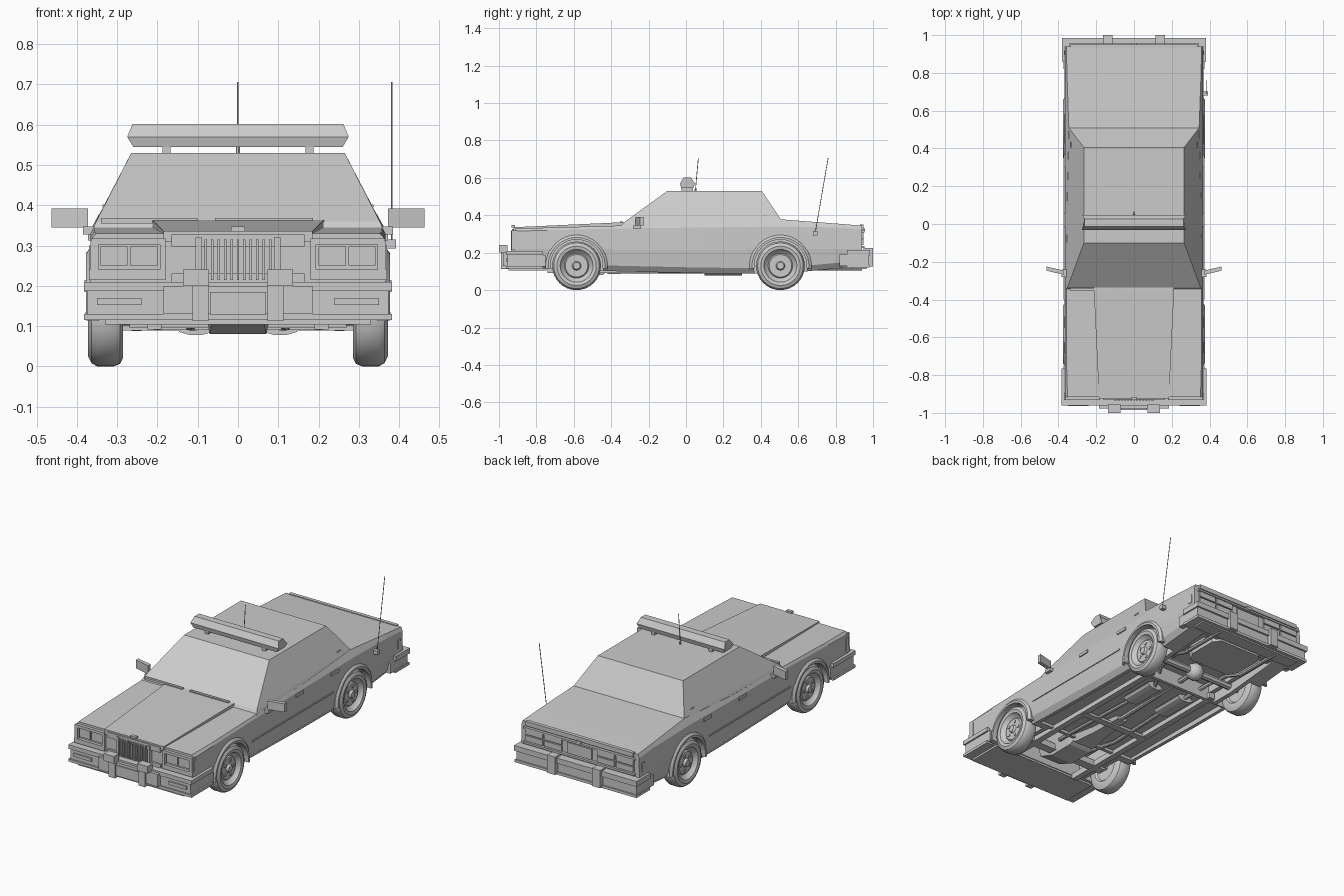
import bpy, bmesh, math
from mathutils import Vector

if "Cube" in bpy.data.objects:
    bpy.data.objects.remove(bpy.data.objects["Cube"])


def finish(name, bm, mirror=False, smooth=False):
    bmesh.ops.recalc_face_normals(bm, faces=bm.faces)
    me = bpy.data.meshes.new(name)
    bm.to_mesh(me)
    bm.free()
    ob = bpy.data.objects.new(name, me)
    bpy.context.collection.objects.link(ob)
    if mirror:
        ob.modifiers.new("Mirror", "MIRROR")
    if smooth:
        bpy.ops.object.select_all(action="DESELECT")
        ob.select_set(True)
        bpy.context.view_layer.objects.active = ob
        bpy.ops.object.shade_smooth_by_angle(angle=math.radians(35))
    return ob


def loft(name, rings, mirror=False, smooth=False, closed=False):
    bm = bmesh.new()
    rows = [[bm.verts.new(p) for p in r] for r in rings]
    n = len(rows[0])
    pairs = list(zip(rows, rows[1:])) + ([(rows[-1], rows[0])] if closed else [])
    for a, b in pairs:
        for i in range(n):
            bm.faces.new((a[i], a[(i + 1) % n], b[(i + 1) % n], b[i]))
    if not closed:
        bm.faces.new(rows[0])
        bm.faces.new(rows[-1])
    return finish(name, bm, mirror, smooth)


def box(name, x, y, z, mirror=False):
    return loft(name, [[(x[0], v, z[0]), (x[1], v, z[0]), (x[1], v, z[1]), (x[0], v, z[1])] for v in y], mirror)


def tube(name, pts, r, n=8, mirror=False):
    pts = [Vector(p) for p in pts]
    rings = []
    for i, p in enumerate(pts):
        d = (pts[min(i + 1, len(pts) - 1)] - pts[max(i - 1, 0)]).normalized()
        u = d.orthogonal().normalized() if i == 0 else (u - d * u.dot(d)).normalized()
        w = d.cross(u)
        rings.append([p + r * (u * math.cos(t * math.tau / n) + w * math.sin(t * math.tau / n)) for t in range(n)])
    return loft(name, rings, mirror, n > 5)


def disc_ring(x, y, z, r, n=32):
    return [(x, y + r * math.cos(i * math.tau / n), z + r * math.sin(i * math.tau / n)) for i in range(n)]


WHEELS = {"front": -0.585, "rear": 0.505}

# Lower body: lofted sections (y, bottom, side top, deck height, deck half width)
rings = []
for y, zb, zs, zt, w in [(-.915, .115, .315, .33, .352), (-.74, .115, .32, .334, .357), (-.35, .10, .33, .345, .358),
                         (.1, .09, .335, .355, .355), (.51, .088, .34, .378, .345), (.8, .115, .335, .356, .355),
                         (.94, .13, .325, .345, .358)]:
    half = [(.335, zb), (.358, zb + .03), (.368, .22), (.366, zs), (w, zt)]
    rings.append([(x, y, z) for x, z in half] + [(-x, y, z) for x, z in reversed(half)])
body = loft("car_body", rings)

# Wheel wells and underside recesses
cutters = []
for y in WHEELS.values():
    for s in (1, -1):
        cutters.append(loft("well_cutter", [disc_ring(s * .265, y, .13, .143), disc_ring(s * .45, y, .13, .143)]))
cutters.append(box("floor_cutter", (-.315, .315), (-.40, .36), (.0, .118)))
cutters.append(box("engine_bay_cutter", (-.24, .24), (-.74, -.42), (.0, .22)))
cutters.append(box("axle_bay_cutter", (-.24, .24), (.38, .88), (.0, .17)))
bpy.context.view_layer.objects.active = body
for c in cutters:
    m = body.modifiers.new("Cut", "BOOLEAN")
    m.operation, m.solver, m.object = "DIFFERENCE", "EXACT", c
    bpy.ops.object.modifier_apply(modifier=m.name)
    bpy.data.objects.remove(c)

# Cabin and raised hood
loft("cabin", [[(-.362, -.35, .338), (.362, -.35, .338), (.358, .51, .345), (-.358, .51, .345)],
               [(-.352, -.335, .36), (.352, -.335, .36), (.344, .508, .378), (-.344, .508, .378)],
               [(-.265, -.10, .53), (.265, -.10, .53), (.265, .405, .53), (-.265, .405, .53)]])
loft("hood", [[(-w, y, .31), (w, y, .31), (w, y, z), (-w, y, z)]
              for y, w, z in [(-.925, .185, .336), (-.335, .213, .363)]])
box("trunk_lip", (-.335, .335), (.93, .95), (.325, .35))
box("trunk_lock", (-.015, .015), (.945, .958), (.315, .33))
box("hood_ornament", (-.017, .017), (-.932, -.915), (.335, .347))

# Wheels and arch flares
profile = [(.295, 0), (.295, .07), (.285, .08), (.285, .108), (.293, .124), (.308, .13), (.35, .13), (.364, .122),
           (.372, .105), (.368, .088), (.358, .083), (.345, .066), (.352, .06), (.352, .024), (.364, .018), (.364, 0)]
for end, y in WHEELS.items():
    loft(end + "_wheel", [disc_ring(x, y, .13, max(r, .0005)) for x, r in profile], True, True)
    for k in range(5):
        a = k * math.tau / 5
        c, s = y + .042 * math.cos(a), .13 + .042 * math.sin(a)
        loft(end + "_wheel_vent", [disc_ring(.348, c, s, .009, 8), disc_ring(.356, c, s, .009, 8)], True)
    arc = []
    for i in range(19):
        a = math.radians(-6 + i * 192 / 18)
        arc.append([(x, y + r * math.cos(a), .13 + r * math.sin(a))
                    for x, r in [(.345, .14), (.377, .14), (.377, .152), (.366, .166), (.345, .166)]])
    loft(end + "_arch_flare", arc, True, True)

# Front bumper, guards and push bar
box("front_bumper", (-.374, .374), (-.955, -.75), (.125, .188))
box("front_bumper_lip", (-.383, .383), (-.962, -.765), (.187, .21))
box("front_bumper_strip", (-.383, .383), (-.962, -.765), (.115, .13))
box("front_valance", (-.33, .33), (-.95, -.745), (.104, .12))
box("push_bar", (-.185, .185), (-.978, -.94), (.13, .2))
box("push_bar_plate", (-.07, .07), (-.984, -.95), (.127, .185))
box("front_bumper_guard", (.073, .113), (-.99, -.94), (.113, .21), True)
box("front_guard_pad", (.072, .137), (-1.0, -.955), (.2, .24), True)
box("turn_signal", (.24, .35), (-.963, -.945), (.152, .17), True)

# Front fascia: grille and headlights
box("grille_surround", (-.165, .165), (-.926, -.9), (.205, .23))
box("grille_top", (-.165, .165), (-.93, -.9), (.298, .328))
box("grille_side", (.09, .105), (-.935, -.9), (.21, .32), True)
for i in range(11):
    x = -.08 + i * .016
    box("grille_slat", (x - .003, x + .003), (-.936, -.9), (.215, .315))
box("headlight_lens", (.2, .268), (-.922, -.9), (.25, .298), True)
box("headlight_lens_outer", (.275, .342), (-.922, -.9), (.25, .298), True)
for nm, x, z in [("top", (.18, .365), (.303, .318)), ("bottom", (.18, .37), (.215, .24)),
                 ("inner", (.18, .194), (.23, .31)), ("outer", (.347, .366), (.23, .31))]:
    box("headlight_frame_" + nm, x, (-.932, -.9), z, True)
box("front_side_marker", (.355, .37), (-.92, -.895), (.225, .3), True)

# Rear bumper and guards
box("rear_bumper", (-.374, .374), (.82, .975), (.13, .19))
box("rear_bumper_lip", (-.381, .381), (.86, .985), (.185, .215))
box("rear_bumper_strip", (-.379, .379), (.86, .982), (.12, .135))
box("rear_valance", (-.33, .33), (.89, .965), (.112, .13))
box("rear_bumper_guard", (.115, .165), (.95, 1.0), (.125, .225), True)
box("rear_side_marker", (.355, .371), (.895, .918), (.24, .29), True)

# Tail lights and plate
for col in range(2):
    for row in range(2):
        x, z = .11 + col * .118, .24 + row * .037
        box("tail_light", (x, x + .108), (.93, .95), (z, z + .03), True)
box("tail_light_frame_top", (-.345, .345), (.93, .955), (.308, .318))
box("tail_light_frame_bottom", (-.345, .345), (.93, .955), (.225, .236))
box("plate", (-.075, .075), (.93, .948), (.24, .3))

# Side details: handles, mirrors, trim
for y in (.022, .335):
    box("door_handle", (.355, .373), (y - .034, y + .034), (.313, .329), True)
box("side_trim", (.36, .372), (-.40, .32), (.212, .22), True)
box("pillar_badge", (.325, .337), (.405, .435), (.395, .402), True)
loft("side_mirror", [[(x, y - .011, z0), (x, y + .011, z0), (x, y + .011, .392), (x, y - .011, .392)]
                     for x, y, z0 in [(.372, -.258, .345), (.463, -.236, .345)]], True)
box("mirror_arm", (.345, .385), (-.28, -.24), (.328, .347), True)
box("wiper_left", (-.34, -.10), (-.352, -.338), (.355, .368))
box("wiper_right", (-.057, .186), (-.352, -.338), (.355, .368))

# Roof light bar
bar = [(-.026, .545, .26), (-.032, .57, .275), (-.012, .602, .262), (.027, .602, .262), (.047, .57, .275), (.04, .545, .26)]
loft("light_bar", [[(s * w, y, z) for y, z, w in bar] for s in (-1, 1)])
box("light_bar_foot", (.168, .188), (-.025, .038), (.525, .55), True)

# Antennas
tube("roof_antenna", [(0, .05, .53), (0, .066, .706)], .002, 5)
tube("roof_antenna_base", [(0, .05, .525), (0, .052, .545)], .005, 6)
tube("rear_antenna", [(.382, .69, .3), (.382, .76, .706)], .002, 5)
box("rear_antenna_base", (.355, .392), (.68, .702), (.293, .315))

# Underside: drivetrain, frame, exhaust, tank
for s, n in ((-1, "left"), (1, "right")):
    box("frame_rail_" + n, sorted((s * .19, s * .225)), (-.74, .40), (.092, .125))
    box("rear_rail_" + n, sorted((s * .20, s * .225)), (.36, .9), (.13, .18))
loft("oil_pan", [[(-w, y, .2), (w, y, .2), (w * .7, y, z), (-w * .7, y, z)]
                 for y, w, z in [(-.70, .09, .12), (-.6, .10, .08), (-.45, .10, .08), (-.40, .09, .11)]])
loft("gearbox", [[(-w, y, .13), (w, y, .13), (w * .7, y, z), (-w * .7, y, z)]
                 for y, w, z in [(-.42, .09, .085), (-.28, .06, .09), (-.1, .04, .1)]])
box("engine_crossmember", (-.27, .27), (-.61, -.56), (.095, .13))
box("gearbox_crossmember", (-.21, .21), (-.19, -.15), (.09, .105))
tube("front_axle", [(-.3, -.585, .13), (.3, -.585, .13)], .016)
tube("drive_shaft", [(0, -.12, .115), (0, .48, .13)], .014)
tube("rear_axle", [(-.3, .505, .13), (.3, .505, .13)], .02)
bm = bmesh.new()
bmesh.ops.create_icosphere(bm, subdivisions=2, radius=.05)
bmesh.ops.translate(bm, verts=bm.verts, vec=(0, .505, .13))
finish("differential", bm, smooth=True)
loft("muffler", [[(.105 + .05 * math.cos(k * math.tau / 10), y, .097 + .02 * math.sin(k * math.tau / 10))
                  for k in range(10)] for y in (.10, .30)], True)
tube("exhaust_pipe", [(.10, -.5, .12), (.12, -.3, .10), (.105, .1, .1), (.105, .3, .1), (.16, .42, .15),
                      (.18, .56, .15), (.19, .66, .115), (.19, .94, .115)], .011, 8, True)
loft("fuel_tank", [[(-w, .62, z), (w, .62, z), (w + .03, .68, z), (w + .03, .84, z), (w, .88, z), (-w, .88, z),
                    (-w - .03, .84, z), (-w - .03, .68, z)] for w, z in [(.13, .108), (.14, .175)]])
